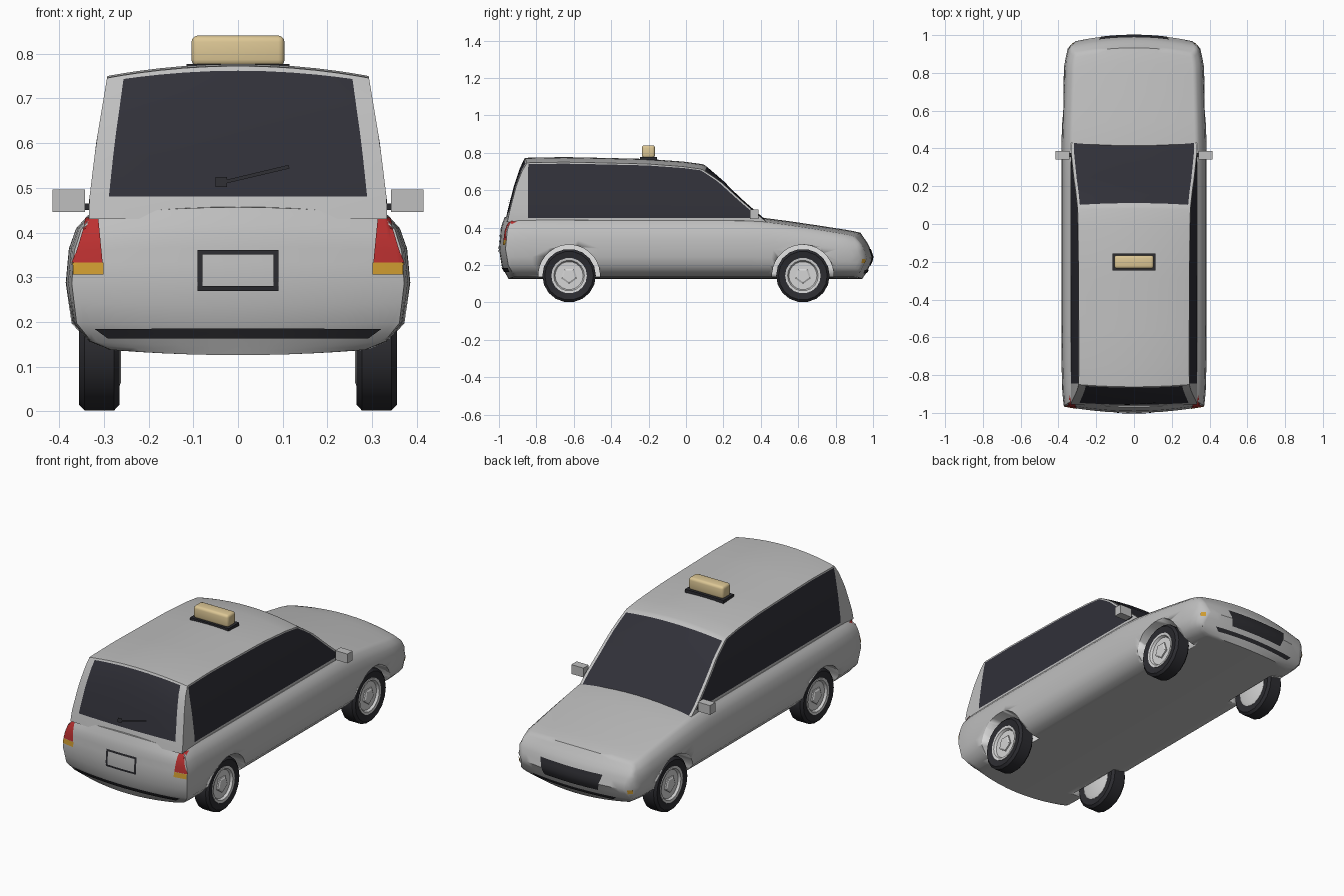
import bpy, bmesh, math
from mathutils import Vector
from mathutils.bvhtree import BVHTree

if "Cube" in bpy.data.objects:
    bpy.data.objects.remove(bpy.data.objects["Cube"])


def material(name, r, g, b):
    m = bpy.data.materials.new(name)
    m.use_nodes = True
    m.diffuse_color = (r, g, b, 1)
    m.node_tree.nodes["Principled BSDF"].inputs["Base Color"].default_value = (r, g, b, 1)
    return m


PAINT = material("silver_paint", .52, .52, .52)
GLASS = material("dark_glass", .03, .03, .04)
RUBBER = material("dark_rubber", .025, .025, .03)
WHITE = material("arch_white", .9, .9, .9)
RIM = material("wheel_silver", .66, .66, .66)
SIGN = material("cream_sign", .72, .57, .3)
RED = material("lamp_red", .5, .03, .03)
AMBER = material("lamp_amber", .62, .33, .03)


def curve(points, x):
    """Piecewise linear value through a few points."""
    for (a, p), (b, q) in zip(points, points[1:]):
        if x <= b:
            return p + (q - p) * max(0, x - a) / (b - a)
    return points[-1][1]


def finish(name, bm, materials, smooth=40):
    bmesh.ops.recalc_face_normals(bm, faces=bm.faces)
    me = bpy.data.meshes.new(name)
    bm.to_mesh(me)
    bm.free()
    ob = bpy.data.objects.new(name, me)
    bpy.context.collection.objects.link(ob)
    for m in materials:
        me.materials.append(m)
    if smooth:
        bpy.ops.object.select_all(action='DESELECT')
        bpy.context.view_layer.objects.active = ob
        ob.select_set(True)
        bpy.ops.object.shade_smooth_by_angle(angle=math.radians(smooth))
    return ob


def shell(name, us, ts, ws, shape, rule, materials):
    """Closed box of grid lines, bent into form by shape(u, t, w)."""
    bm = bmesh.new()
    lines, made = (us, ts, ws), {}

    def vert(key):
        if key not in made:
            made[key] = bm.verts.new(shape(*key))
        return made[key]

    for axis in range(3):
        i, j = [k for k in range(3) if k != axis]
        for end in (lines[axis][0], lines[axis][-1]):
            for a, b in zip(lines[i], lines[i][1:]):
                for c, d in zip(lines[j], lines[j][1:]):
                    keys = []
                    for p, q in ((a, c), (b, c), (b, d), (a, d)):
                        key = [end] * 3
                        key[i], key[j] = p, q
                        keys.append(tuple(key))
                    f = bm.faces.new([vert(k) for k in keys])
                    mid = [sum(k[n] for k in keys) / 4 for n in range(3)]
                    f.material_index = rule(axis, end, *mid)
    return finish(name, bm, materials)


def mirrored(half):
    return [-x for x in reversed(half)] + [0] + half


def lathe(name, profile, sides, materials, centre, side, index=0, smooth=35):
    """Closed solid turned about the x axis from (radius, x) points."""
    bm = bmesh.new()
    rings = []
    for r, x in profile:
        ring = []
        for k in range(sides):
            a = math.tau * (k + .5) / sides
            ring.append(bm.verts.new((side * x, centre[0] + r * math.sin(a),
                                      centre[1] + r * math.cos(a))))
        rings.append(ring)
    for a, b in zip(rings, rings[1:]):
        for k in range(sides):
            n = (k + 1) % sides
            bm.faces.new((a[k], a[n], b[n], b[k]))
    bm.faces.new(rings[0])
    bm.faces.new(rings[-1])
    for f in bm.faces:
        f.material_index = index
    return finish(name, bm, materials, smooth)


def box(name, lo, hi, mat, bevel=0):
    bm = bmesh.new()
    bmesh.ops.create_cube(bm, size=1)
    for v in bm.verts:
        v.co = [a + (b - a) * (c + .5) for a, b, c in zip(lo, hi, v.co)]
    if bevel:
        bmesh.ops.bevel(bm, geom=bm.edges[:], offset=bevel, segments=3,
                        profile=.5, affect='EDGES')
    return finish(name, bm, [mat], 40 if bevel else 0)


# Lower body: plan, section and end curves
TOP = [(-1, .43), (-.9, .44), (.38, .436), (.6, .407), (.85, .365), (.91, .35), (1, .325)]
WIDE = [(0, .29), (.06, .335), (.2, .372), (.5, .385), (.75, .378), (.9, .362), (1, .335)]
PLAN = [(-.965, .965), (-.9, .985), (-.7, 1), (.4, 1), (.85, .96), (.93, .91), (.968, .8)]
TAIL = [(0, -.915), (.2, -.95), (.5, -.965), (.85, -.955), (1, -.935)]
NOSE = [(0, .91), (.15, .935), (.5, .968), (.8, .945), (1, .9)]


def body_shape(u, t, w):
    back, front = curve(TAIL, w), curve(NOSE, w)
    y = back + (front - back) * t
    bow = 1 - u * u
    z = .138 + (curve(TOP, y) - .138) * w
    z += bow * (.02 * w ** 4 - .012 * (1 - w) ** 4)
    x = u * curve(WIDE, w) * curve(PLAN, y)
    return x, y + bow * (.033 * t ** 8 - .035 * (1 - t) ** 8), z


ends = [.01, .02, .04, .07, .12]
body = shell("body", mirrored([.2, .4, .6, .75, .88, .96, 1]),
             [0] + ends + [.2 + .06 * k for k in range(11)] + [1 - e for e in reversed(ends)] + [1],
             [0, .03, .06, .12, .2, .35, .5, .65, .75, .83, .9, .96, 1],
             body_shape, lambda *a: 0, [PAINT, WHITE])

# Wheels set in cut arches
AXLES = (("tail", -.625), ("bonnet", .625))
for end, y in AXLES:
    for hand, s in (("left", 1), ("right", -1)):
        tag, hub = end + "_" + hand, (y, .143)
        cutter = lathe("arch_cutter", [(.165, .25), (.165, .5)], 32, [PAINT, WHITE], hub, s, 1)
        cutter.hide_render = True
        cut = body.modifiers.new("arch", 'BOOLEAN')
        cut.operation, cut.object = 'DIFFERENCE', cutter
        bpy.context.view_layer.objects.active = body
        bpy.ops.object.modifier_apply(modifier=cut.name)
        bpy.data.objects.remove(cutter)
        lathe(tag + "_tyre", [(.088, .335), (.095, .348), (.13, .355), (.143, .343), (.143, .277),
                              (.13, .265), (.09, .27)], 18, [RUBBER], hub, s)
        lathe(tag + "_rim", [(.05, .338), (.075, .338), (.082, .35), (.095, .352), (.095, .268),
                             (.08, .262)], 18, [RIM], hub, s)
        lathe(tag + "_hub", [(.035, .35), (.045, .345), (.045, .33)], 5, [RIM], hub, s, 0, 0)

# Cabin with glazed sides, windscreen and tailgate
ROOF = [(-.86, .745), (-.6, .75), (-.2, .74), (0, .724), (.09, .708)]
CABIN = [(.43, .333), (.47, .333), (.6, .317), (.75, .292)]
HATCH = [(.43, -.955), (.5, -.94), (.62, -.908), (.7, -.878), (.745, -.85)]
SCREEN = [(.43, .43), (.455, .4), (.55, .29), (.65, .18), (.708, .09)]


def cabin_shape(u, t, w):
    z = .43 + (curve(ROOF, -.86 + .95 * t) - .43) * w
    back, front = curve(HATCH, z), curve(SCREEN, z)
    y = curve([(0, back), (.08, max(back + .012, -.845)), (.97, front - .014), (1, front)], t)
    bow = 1 - u * u
    y += bow * (.01 * t ** 20 - .012 * (1 - t) ** 20)
    return u * curve(CABIN, z), y, z + .027 * bow * w ** 4


def cabin_rule(axis, end, u, t, w):
    if axis == 0:
        return int(.08 < t < .97 and .07 < w < .975)
    if axis == 1 and end == 0:
        return int(abs(u) < .87 and .16 < w < .975)
    return int(axis == 1 and abs(u) < .955 and w < .975)


cabin = shell("cabin", mirrored([.2, .4, .6, .75, .87, .955, 1]),
              [0, .08] + [.08 + .089 * k for k in range(1, 10)] + [.97, 1],
              [0, .07, .16, .3, .45, .6, .75, .87, .975, 1],
              cabin_shape, cabin_rule, [PAINT, GLASS])


def panel(name, host, side, corners, mat, lift=.004):
    """Thin plate laid on the tail (-1) or nose (+1) of a host, from four (x, z) corners."""
    me = host.data
    tree = BVHTree.FromPolygons([v.co for v in me.vertices], [p.vertices[:] for p in me.polygons])
    bm = bmesh.new()
    n, m = 12, 4
    a, b, c, d = [Vector(p) for p in corners]
    rows = []
    for j in range(m + 1):
        row = []
        for i in range(n + 1):
            x, z = a.lerp(b, i / n).lerp(d.lerp(c, i / n), j / m)
            hit, normal, _, _ = tree.ray_cast(Vector((x, 2 * side, z)), Vector((0, -side, 0)))
            if hit is None:
                hit, normal, _, _ = tree.find_nearest(Vector((x, side * .95, z)))
            row.append(bm.verts.new(hit + normal * lift))
        rows.append(row)
    for low, high in zip(rows, rows[1:]):
        for i in range(n):
            bm.faces.new((low[i], low[i + 1], high[i + 1], high[i]))
    ob = finish(name, bm, [mat])
    # Make the plate face outward
    if sum(p.normal.y * p.area for p in ob.data.polygons) * side < 0:
        ob.data.flip_normals()
    return ob


def rect(x0, x1, z0, z1):
    return [(x0, z0), (x1, z0), (x1, z1), (x0, z1)]


# Lamps and mirrors on both sides
for hand, s in (("left", 1), ("right", -1)):
    panel(hand + "_tail_lamp", body, -1,
          [(s * .302, .333), (s * .368, .333), (s * .338, .43), (s * .312, .436)], RED)
    panel(hand + "_tail_indicator", body, -1, rect(s * .3, s * .368, .306, .332), AMBER)
    panel(hand + "_nose_indicator", body, 1, rect(s * .318, s * .338, .21, .232), AMBER)
    xs = sorted((s * .342, s * .415))
    box(hand + "_mirror", (xs[0], .342, .446), (xs[1], .387, .496), PAINT)
    xs = sorted((s * .31, s * .345))
    box(hand + "_mirror_stem", (xs[0], .355, .45), (xs[1], .375, .465), RUBBER)

# Tail trim: bumper strip, plate frame and wiper
panel("tail_bumper_strip", body, -1, [(-.29, .165), (.29, .165), (.32, .187), (-.32, .187)], RUBBER)
for part, area in (("bottom", rect(-.09, .09, .27, .281)), ("top", rect(-.09, .09, .35, .361)),
                   ("left", rect(.079, .09, .27, .361)), ("right", rect(-.09, -.079, .27, .361))):
    panel("plate_frame_" + part, body, -1, area, RUBBER)
panel("wiper_base", cabin, -1, rect(-.05, -.025, .5, .522), RUBBER, .008)
panel("wiper_arm", cabin, -1, [(-.03, .507), (.115, .541), (.113, .549), (-.03, .515)], RUBBER, .008)

# Nose trim
panel("grille", body, 1, [(-.16, .2), (.16, .2), (.185, .285), (-.185, .285)], RUBBER)
panel("nose_bumper_strip", body, 1, [(-.23, .158), (.23, .158), (.25, .176), (-.25, .176)], RUBBER)

# Roof sign
box("sign_base", (-.115, -.245, .755), (.115, -.155, .777), RUBBER)
box("roof_sign", (-.104, -.236, .772), (.104, -.166, .84), SIGN, .014)
